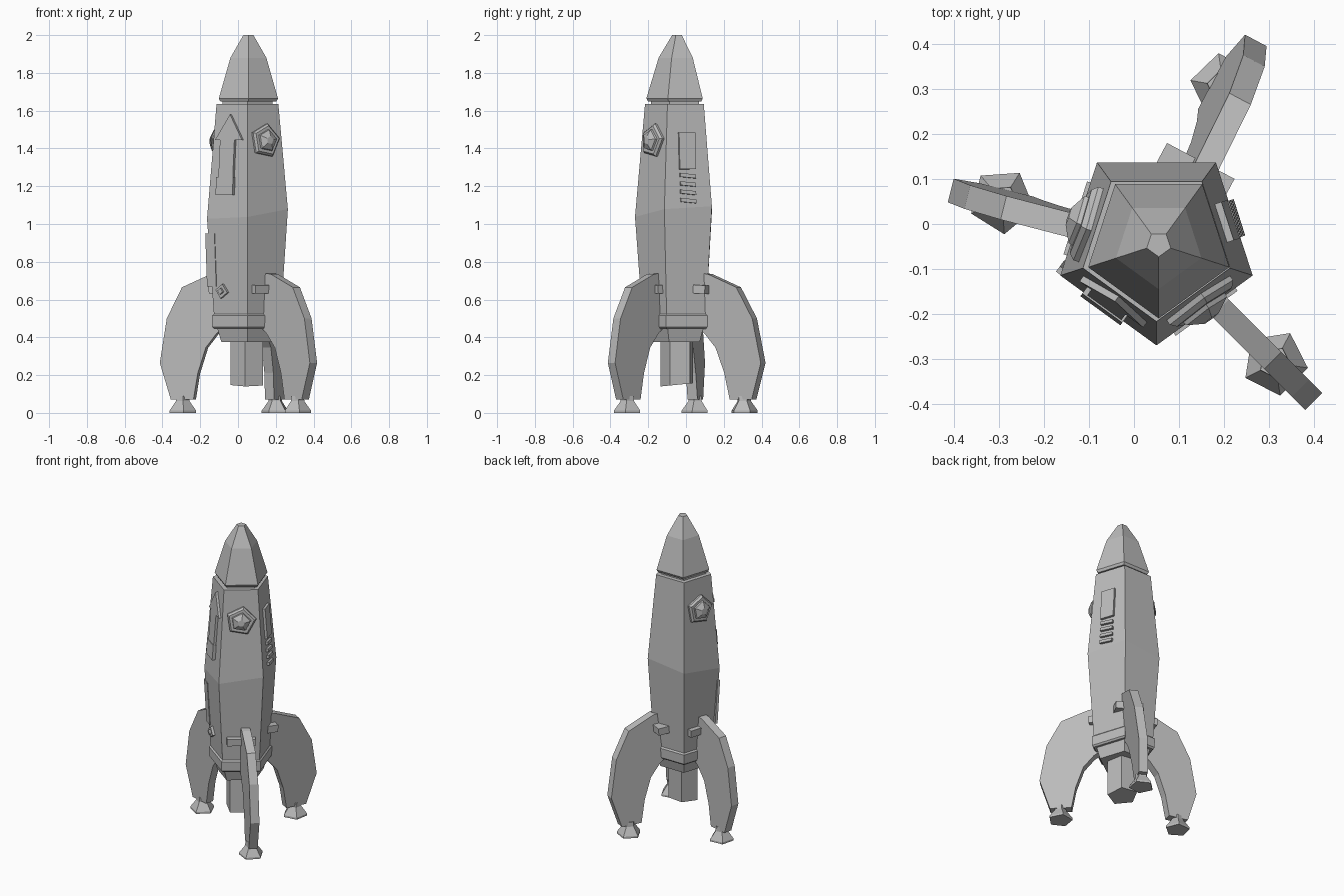
import bpy, bmesh, math
from mathutils import Vector, Matrix

cube = bpy.data.objects.get("Cube")
if cube:
    bpy.data.objects.remove(cube, do_unlink=True)

grey = bpy.data.materials.new("light grey")
grey.use_nodes = True
COLOUR = (0.5, 0.5, 0.5, 1)
grey.diffuse_color = COLOUR
grey.node_tree.nodes["Principled BSDF"].inputs["Base Color"].default_value = COLOUR

CENTRE = Vector((0.05, -0.045, 0))
APOTHEM = math.cos(math.pi / 5)
# Hull side profile: radius, height
BOTTOM, MIDDLE, TOP = (0.185, 0.5), (0.225, 1.06), (0.172, 1.635)


def finish(name, bm, matrix=Matrix()):
    bmesh.ops.recalc_face_normals(bm, faces=bm.faces)
    mesh = bpy.data.meshes.new(name)
    bm.to_mesh(mesh)
    bm.free()
    mesh.materials.append(grey)
    obj = bpy.data.objects.new(name, mesh)
    obj.matrix_world = matrix
    bpy.context.collection.objects.link(obj)
    return obj


def loft(name, rings, matrix, turn=-90, lift=None):
    """Five-sided stack of (radius, height) rings; lift maps x, y, z to a new z."""
    bm = bmesh.new()
    loops = []
    for r, z in rings:
        loop = []
        for k in range(5):
            a = math.radians(turn + 72 * k)
            x, y = r * math.cos(a), r * math.sin(a)
            loop.append(bm.verts.new((x, y, lift(x, y, z) if lift else z)))
        loops.append(loop)
    for low, high in zip(loops, loops[1:]):
        for k in range(5):
            n = (k + 1) % 5
            bm.faces.new((low[k], low[n], high[n], high[k]))
    bm.faces.new(loops[0])
    bm.faces.new(loops[-1])
    return finish(name, bm, matrix)


def slab(name, outline, back, front, matrix, lean=None):
    """Flat outline in local x, y thickened along local z."""
    bm = bmesh.new()
    sides = []
    for depth in (back, front):
        sides.append([bm.verts.new((x, y, depth + (lean(y) if lean else 0))) for x, y in outline])
    count = len(outline)
    for k in range(count):
        n = (k + 1) % count
        bm.faces.new((sides[0][k], sides[0][n], sides[1][n], sides[1][k]))
    for side in sides:
        bm.faces.new(side)
    return finish(name, bm, matrix)


def box(w, h, x=0, y=0, slant=0):
    return [(x - w / 2, y - h / 2 - slant), (x + w / 2, y - h / 2 + slant),
            (x + w / 2, y + h / 2 + slant), (x - w / 2, y + h / 2 - slant)]


def on_hull(angle, z):
    """Frame on a hull side: x along it, y up it, z outward."""
    (r0, z0), (r1, z1) = (MIDDLE, TOP) if z > MIDDLE[1] else (BOTTOM, MIDDLE)
    slope = (r1 - r0) / (z1 - z0) * APOTHEM
    a = math.radians(angle)
    out = Vector((math.cos(a), math.sin(a), 0))
    u = Vector((-math.sin(a), math.cos(a), 0))
    v = (out * slope + Vector((0, 0, 1))).normalized()
    pos = CENTRE + out * (r0 * APOTHEM + slope * (z - z0)) + Vector((0, 0, z))
    return Matrix.Translation(pos) @ Matrix((u, v, u.cross(v))).transposed().to_4x4()


# Hull, with a waist that sits lower at the front and right
base = Matrix.Translation(CENTRE)
loft("hull", [(0.145, 0.375), BOTTOM, MIDDLE, TOP], base,
     lift=lambda x, y, z: z + (0.12 * x + 0.1 * y if z == MIDDLE[1] else 0))
loft("base_band", [(0.185, 0.445), (0.196, 0.455), (0.197, 0.515), (0.185, 0.525)], base)
loft("engine", [(0.092, 0.14), (0.092, 0.42)], base, -98, lambda x, y, z: z + 0.1 * (y + 0.09))

# Nose cone standing on a recessed neck
nose = Matrix.Translation(CENTRE + Vector((0.005, 0, 0)))
loft("neck", [(0.14, 1.6), (0.14, 1.67)], base)
loft("nose_cone", [(0.155, 1.648), (0.165, 1.664), (0.1, 1.88), (0.028, 2.0)], nose)

# Landing fins with feet and cross brackets
FIN = [(0.1, 0.47), (0.165, 0.42), (0.225, 0.345), (0.27, 0.21), (0.295, 0.07), (0.42, 0.07),
       (0.48, 0.265), (0.44, 0.5), (0.355, 0.665), (0.195, 0.735), (0.1, 0.745)]
fins = [("left_back", 62, 1.05, 0.034), ("front", -45, 1.03, 0), ("right", 166, 0.985, -0.01)]
for name, angle, reach, lean in fins:
    a = math.radians(angle)
    out = Vector((math.cos(a), math.sin(a), 0))
    side = Vector((math.sin(a), -math.cos(a), 0))
    frame = base @ Matrix((out, (0, 0, 1), side)).transposed().to_4x4()
    slab(name + "_fin", [(r * reach, z) for r, z in FIN], -0.027, 0.027, frame,
         lambda z: -lean * (0.5 - z) / 0.45)
    foot = CENTRE + out * 0.362 * reach - side * lean
    loft(name + "_foot", [(0.074, 0), (0.074, 0.012), (0.038, 0.062), (0.036, 0.09)],
         Matrix.Translation(foot), angle + 36)
    hold = angle if lean > 0.02 else (-54 if angle < 0 else 162)
    bracket = on_hull(hold, 0.655)
    slab(name + "_bracket", box(0.17, 0.045), -0.02, 0.05 if lean > 0.02 else 0.03, bracket)

# Portholes on two sides
for name, angle in (("front_left", -54), ("back_right", 162)):
    spot = on_hull(angle, 1.44)
    loft(name + "_porthole_frame", [(0.092, -0.01), (0.092, 0.012), (0.08, 0.024)], spot, 80)
    loft(name + "_porthole_glass", [(0.062, 0.02), (0.058, 0.034), (0.022, 0.052)], spot, 80)

# Raised arrow with tail block
arrow = on_hull(234, 1.4)
slab("arrow", [(0, 0.18), (-0.09, 0.045), (-0.058, 0.045), (-0.058, -0.18), (0.036, -0.18),
               (0.036, 0.045), (0.085, 0.045)], -0.01, 0.014, arrow)
slab("arrow_tail", box(0.11, 0.095, -0.014, -0.2), -0.01, 0.018, arrow)

# Panel and slanted vents
slab("vent_panel", box(0.09, 0.195), -0.01, 0.016, on_hull(18, 1.387))
for k in range(4):
    slab("vent_%d" % (k + 1), box(0.085, 0.02, slant=-0.004), -0.01, 0.016,
         on_hull(18, 1.255 - 0.044 * k))

# Hatch edge plate and its turned latch
slab("hatch_plate", box(0.06, 0.28, -0.115), -0.01, 0.005, on_hull(234, 0.81))
latch = on_hull(234, 0.645) @ Matrix.Translation((-0.045, 0, 0)) @ Matrix.Rotation(0.6, 4, 'Z')
slab("latch", box(0.055, 0.055), -0.01, 0.016, latch)
slab("latch_bolt", box(0.025, 0.025), 0.01, 0.028, latch)
